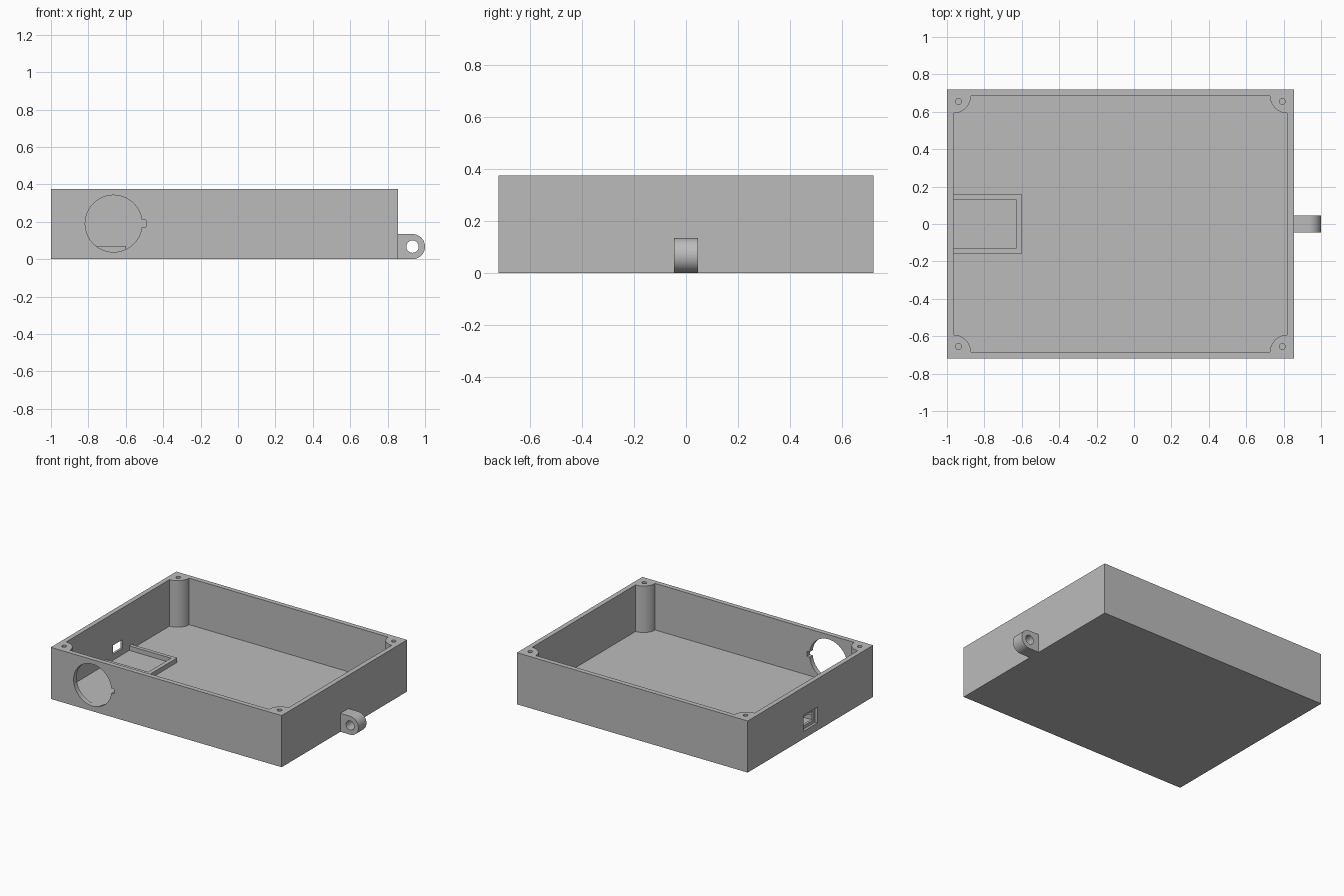
import bpy, bmesh
from math import cos, sin, pi, radians
from mathutils import Vector

cube = bpy.data.objects.get("Cube")
if cube:
    bpy.data.objects.remove(cube, do_unlink=True)

grey = bpy.data.materials.new("plain grey")
grey.use_nodes = True
grey.diffuse_color = (0.5, 0.5, 0.5, 1)
grey.node_tree.nodes["Principled BSDF"].inputs["Base Color"].default_value = (0.5, 0.5, 0.5, 1)

# Outer size, walls and floor
X0, X1, Y, H = -1.0, 0.855, 0.72, 0.375
WALL, FLOOR = 0.035, 0.037


def arc(cx, cy, r, a0, a1, n):
    return [(cx + r * cos(radians(a0 + (a1 - a0) * i / n)),
             cy + r * sin(radians(a0 + (a1 - a0) * i / n))) for i in range(n + 1)]


def rect(x0, x1, y0, y1):
    return [(x0, y0), (x1, y0), (x1, y1), (x0, y1)]


def prism(name, outline, a, b, axis="z"):
    """Extrude a 2D outline from a to b; axis y uses (x, z), axis x uses (y, z)."""
    place = {"z": lambda u, v, w: (u, v, w),
             "y": lambda u, v, w: (u, w, v),
             "x": lambda u, v, w: (w, u, v)}[axis]
    bm = bmesh.new()
    face = bm.faces.new([bm.verts.new(place(u, v, a)) for u, v in outline])
    moved = bmesh.ops.extrude_face_region(bm, geom=[face])["geom"]
    verts = [g for g in moved if isinstance(g, bmesh.types.BMVert)]
    bmesh.ops.translate(bm, verts=verts, vec=Vector(place(0, 0, b - a)))
    bmesh.ops.recalc_face_normals(bm, faces=bm.faces)
    mesh = bpy.data.meshes.new(name)
    bm.to_mesh(mesh)
    bm.free()
    mesh.materials.append(grey)
    obj = bpy.data.objects.new(name, mesh)
    bpy.context.collection.objects.link(obj)
    return obj


def select(obj):
    bpy.ops.object.select_all(action="DESELECT")
    obj.select_set(True)
    bpy.context.view_layer.objects.active = obj


def cut(obj, cutter):
    mod = obj.modifiers.new("cut", "BOOLEAN")
    mod.operation, mod.solver, mod.object = "DIFFERENCE", "EXACT", cutter
    select(obj)
    bpy.ops.object.modifier_apply(modifier=mod.name)
    bpy.data.objects.remove(cutter, do_unlink=True)


def smooth(obj):
    select(obj)
    bpy.ops.object.shade_smooth_by_angle(angle=radians(30))


# Open box: the cavity outline leaves a quarter-round screw post in each corner
case = prism("case", rect(X0, X1, -Y, Y), 0, H)
ix0, ix1, iy = X0 + WALL, X1 - WALL, Y - WALL
POST = 0.093
cavity = []
for cx, cy, start in ((ix0, -iy, 90), (ix1, -iy, 180), (ix1, iy, 270), (ix0, iy, 360)):
    cavity += arc(cx, cy, POST, start, start - 90, 12)
cut(case, prism("cavity_cutter", cavity, FLOOR, H + 0.1))

# Screw holes in the posts
for x in (-0.938, 0.793):
    for y in (-0.655, 0.655):
        cut(case, prism("screw_cutter", arc(x, y, 0.016, 0, 345, 23), 0.16, H + 0.1))

# Round front opening with a small key notch
R, CX, CZ, N = 0.152, -0.665, 0.19, 0.018
opening = arc(CX, CZ, R, 7, 353, 60) + [(-0.491, CZ - N), (-0.491, CZ + N)]
cut(case, prism("opening_cutter", opening, -Y - 0.1, -Y + WALL + 0.02, "y"))

# Stepped connector port in the side wall
cut(case, prism("port_recess_cutter", rect(-0.08, 0.08, 0.055, 0.17), X0 - 0.1, X0 + 0.018, "x"))
cut(case, prism("port_cutter", rect(-0.055, 0.055, 0.08, 0.145), X0 - 0.1, ix0 + 0.02, "x"))
smooth(case)

# Low U-shaped rail that holds the board behind the port
rail = [(ix0, -0.158), (-0.6, -0.158), (-0.6, 0.158), (ix0, 0.158),
        (ix0, 0.131), (-0.63, 0.131), (-0.63, -0.131), (ix0, -0.131)]
prism("board_rail", rail, FLOOR, 0.07)

# Rounded hanging lug with a through hole
LR, LX = 0.067, 0.933
lug = prism("lug", [(X1, 2 * LR), (X1, 0)] + arc(LX, LR, LR, -90, 90, 24), -0.046, 0.046, "y")
cut(lug, prism("lug_hole_cutter", arc(LX, LR, 0.033, 0, 350, 35), -0.1, 0.1, "y"))
smooth(lug)
